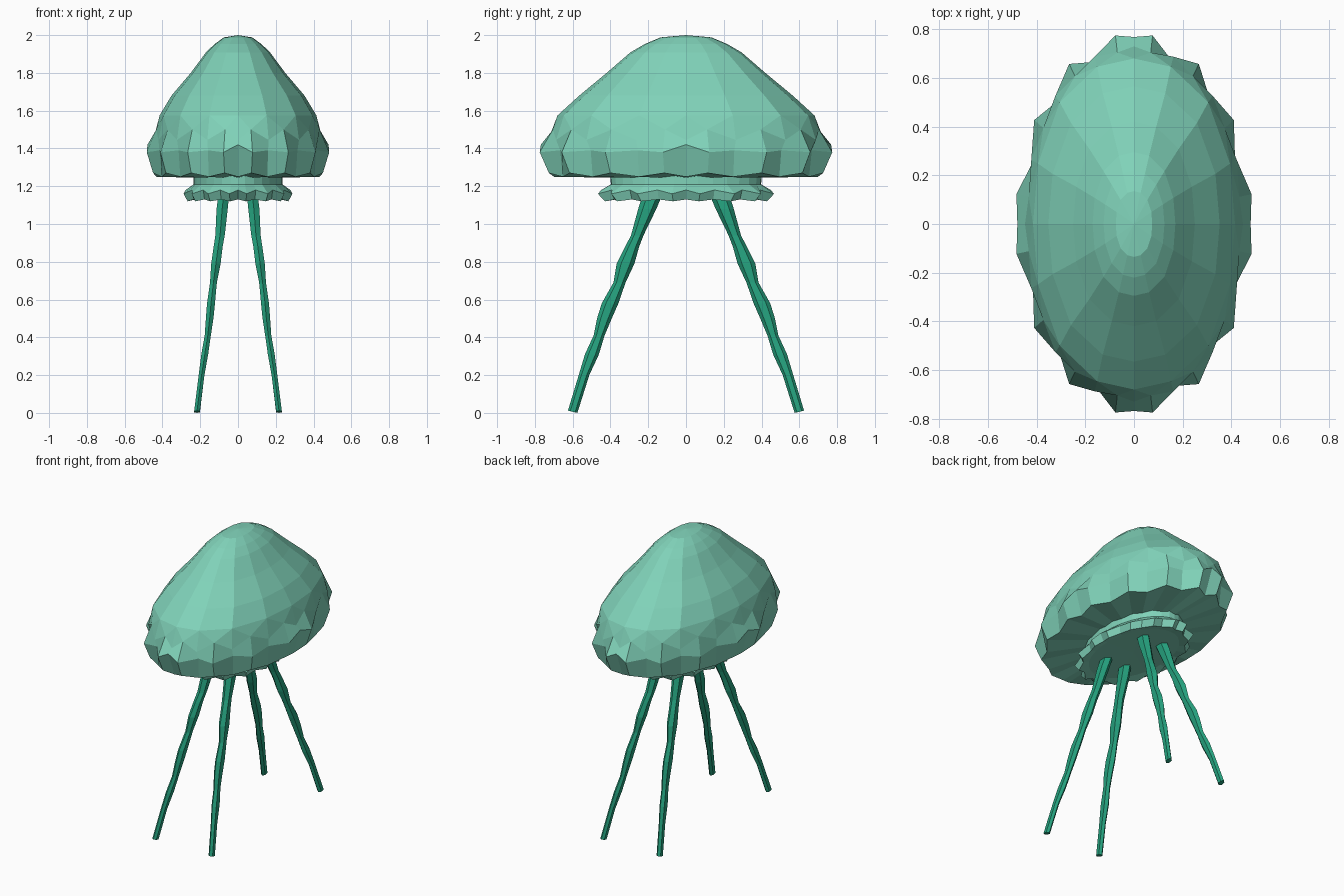
import bpy, bmesh, math

if "Cube" in bpy.data.objects:
    bpy.data.objects.remove(bpy.data.objects["Cube"])

def material(name, rgb):
    m = bpy.data.materials.new(name)
    m.diffuse_color = (*rgb, 1)
    m.use_nodes = True
    m.node_tree.nodes["Principled BSDF"].inputs["Base Color"].default_value = m.diffuse_color
    return m

TEAL = material("pale_teal", (0.216, 0.645, 0.485))
GREEN = material("deep_green", (0.018, 0.352, 0.205))

# Angles measured from +y; odd entries are the pointed ribs, even ones the folds
QUARTER = [0, 9, 21, 33, 45, 57, 69, 81]
ANGLES = (QUARTER + [180 - a for a in [90] + QUARTER[:0:-1]]
          + [180 + a for a in QUARTER] + [360 - a for a in [90] + QUARTER[:0:-1]])


def oval(rx, ry, z, fold=1.0, fold_z=None, axis_fold=None, full=0.0):
    """32 point oval; folds are pulled in (less on the axes), full swells diagonals."""
    pts = []
    for i, deg in enumerate(ANGLES):
        a, h = math.radians(deg), z
        k = 1 + full * math.sin(2 * a) ** 2
        if i % 2 == 0:
            k *= axis_fold if axis_fold and deg % 90 == 0 else fold
            h = z if fold_z is None else fold_z
        pts.append((rx * k * math.sin(a), ry * k * math.cos(a), h))
    return pts


def loft(name, rings, mat, top=None, bottom=None):
    """Skin stacked rings; a ring may have half the points of the next."""
    bm = bmesh.new()
    loops = [[bm.verts.new(p) for p in r] for r in rings]
    for a, b in zip(loops, loops[1:]):
        n, m = len(a), len(b)
        for i in range(n):
            j = (i + 1) % n
            if n == m:
                bm.faces.new((a[i], b[i], b[j], a[j]))
            else:
                p, q, r = b[2 * i], b[2 * i + 1], b[(2 * i + 2) % m]
                for f in ((a[i], p, q), (a[i], q, a[j]), (a[j], q, r)):
                    bm.faces.new(f)
    for loop, tip in ((loops[0], top), (loops[-1], bottom)):
        if tip is None:
            bm.faces.new(loop)
        else:
            c = bm.verts.new(tip)
            for i, v in enumerate(loop):
                bm.faces.new((v, loop[(i + 1) % len(loop)], c))
    bmesh.ops.recalc_face_normals(bm, faces=bm.faces)
    me = bpy.data.meshes.new(name)
    bm.to_mesh(me)
    bm.free()
    me.materials.append(mat)
    ob = bpy.data.objects.new(name, me)
    bpy.context.collection.objects.link(ob)
    return ob


# Bell: smooth crown, ribbed scalloped rim, pleated underside
crown = [(0.075, 0.135, 1.988), (0.125, 0.22, 1.952), (0.17, 0.295, 1.908),
         (0.25, 0.42, 1.80), (0.352, 0.565, 1.68), (0.415, 0.68, 1.575)]
bell = [oval(*c, full=0.04)[::2] for c in crown]
bell += [oval(0.437, 0.712, 1.50, 1.025, 1.445, full=0.02),
         oval(0.489, 0.784, 1.38, 0.91, 1.39, 0.98),
         oval(0.455, 0.735, 1.27, 0.95, 1.25),
         oval(0.23, 0.39, 1.255, 0.98, 1.245)]
# the folds over the four axes peak a little above the rim
for i in (0, 8, 16, 24):
    x, y, z = bell[7][i]
    bell[7][i] = (x, y, 1.42)
loft("bell", bell, TEAL, top=(0, 0, 2.0), bottom=(0, 0, 1.25))

# Frilled skirt under the bell
skirt = [oval(0.235, 0.40, 1.26),
         oval(0.235, 0.398, 1.21),
         oval(0.292, 0.472, 1.16, 0.89, 1.18, 0.95),
         oval(0.27, 0.435, 1.12, 0.93, 1.13),
         oval(0.22, 0.36, 1.135)]
loft("skirt", skirt, TEAL, top=(0, 0, 1.26), bottom=(0, 0, 1.14))

# Tentacles: z, centre x, centre y, half width x, half width y
PATH = [(1.16, 0.075, 0.175, 0.030, 0.052), (1.08, 0.084, 0.205, 0.031, 0.048),
        (0.94, 0.095, 0.258, 0.026, 0.033), (0.88, 0.105, 0.285, 0.025, 0.037),
        (0.79, 0.117, 0.320, 0.026, 0.047), (0.69, 0.130, 0.352, 0.019, 0.032),
        (0.58, 0.143, 0.402, 0.022, 0.044), (0.50, 0.150, 0.432, 0.021, 0.039),
        (0.41, 0.160, 0.460, 0.017, 0.029), (0.31, 0.176, 0.498, 0.019, 0.037),
        (0.20, 0.193, 0.540, 0.016, 0.028), (0.0, 0.217, 0.600, 0.016, 0.025)]
for sx, side in ((-1, "left"), (1, "right")):
    for sy, end in ((-1, "front"), (1, "back")):
        rings = []
        for z, cx, cy, wx, wy in PATH:
            ring = []
            for i in range(6):
                a = math.tau * i / 6
                # the foot is cut at a slight slant
                lift = 0.006 * (1 + math.cos(a)) if z == 0 else 0
                ring.append((sx * (cx + wx * math.sin(a) * 1.1),
                             sy * (cy + wy * math.cos(a)), z + lift))
            rings.append(ring)
        loft(f"{end}_{side}_tentacle", rings, GREEN)
